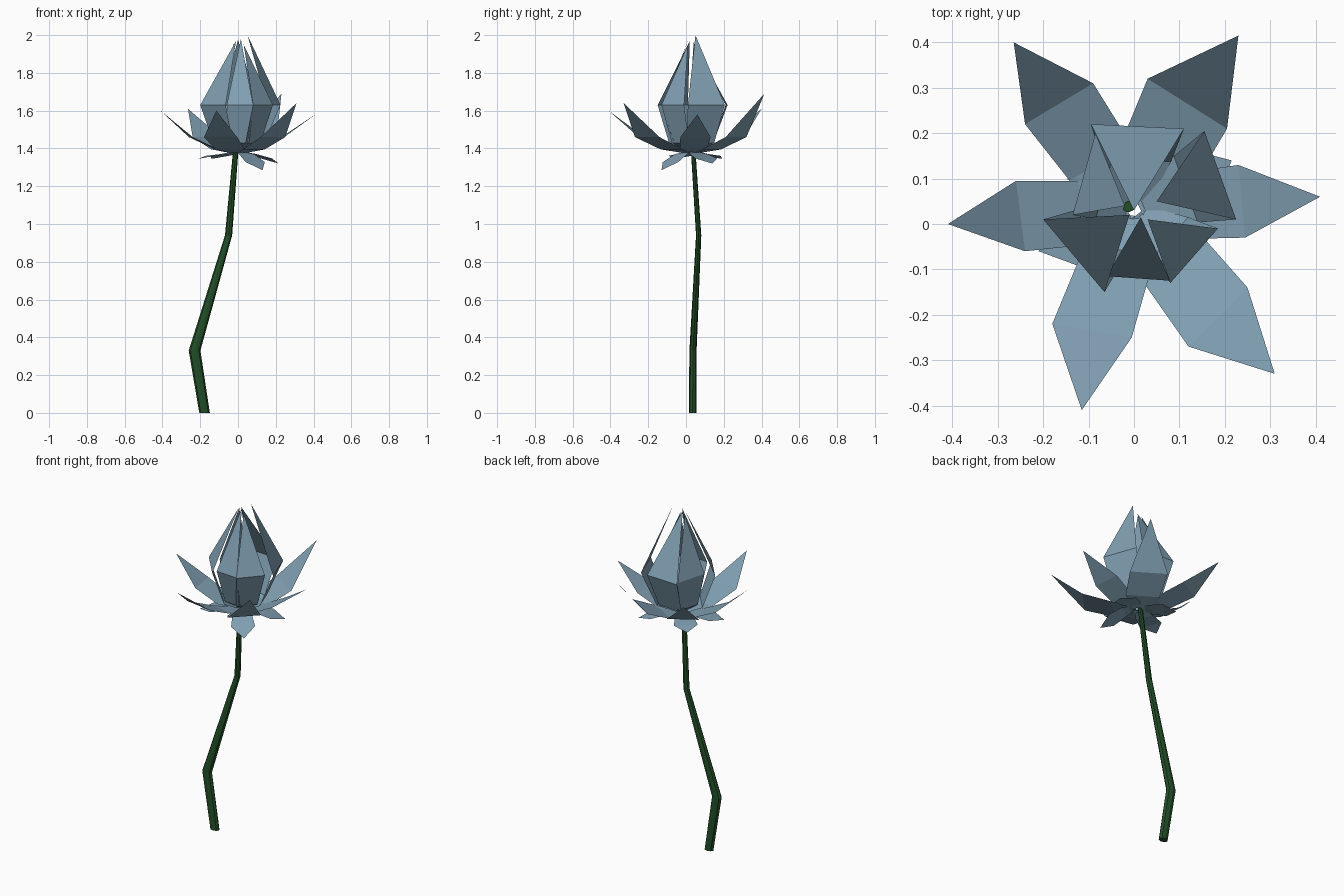
import bpy, bmesh, math
from mathutils import Vector

if "Cube" in bpy.data.objects:
    bpy.data.objects.remove(bpy.data.objects["Cube"])


def material(name, rgb):
    m = bpy.data.materials.new(name)
    m.diffuse_color = (*rgb, 1)
    m.use_nodes = True
    m.node_tree.nodes["Principled BSDF"].inputs["Base Color"].default_value = m.diffuse_color
    return m


BLUE = material("dusty blue", (0.22, 0.35, 0.45))
GREEN = material("dark green", (0.016, 0.075, 0.02))
CENTRE = Vector((0.0, 0.03))


def finish(name, bm, mat):
    me = bpy.data.meshes.new(name)
    bm.to_mesh(me)
    bm.free()
    me.materials.append(mat)
    ob = bpy.data.objects.new(name, me)
    bpy.context.collection.objects.link(ob)
    return ob


def petal(name, tip, left, right, z_shoulder, low, width, z_low, z_base):
    """Thin leaf: narrow base, lower row, shoulder row, pointed tip."""
    l, r = Vector(left), Vector(right)
    mid, half = (l + r) / 2, (l - r) / 2
    bm = bmesh.new()
    rows = []
    for frac, w, z in ((0.08, 0.3, z_base), (low, width, z_low), (1, 1, z_shoulder)):
        c = CENTRE.lerp(mid, frac)
        rows.append([bm.verts.new((*(c + half * w * s), z)) for s in (1, -1)])
    for a, b in zip(rows, rows[1:]):
        bm.faces.new((a[0], a[1], b[1], b[0]))
    bm.faces.new((rows[-1][0], rows[-1][1], bm.verts.new(tip)))
    return finish(name, bm, BLUE)


# Stem: kinked tapering tube (x, y, z, x radius, y radius)
STEM = [(-0.177, 0.035, 0, 0.028, 0.02), (-0.23, 0.037, 0.33, 0.031, 0.019),
        (-0.05, 0.067, 0.94, 0.019, 0.014), (-0.012, 0.038, 1.39, 0.014, 0.012)]
bm = bmesh.new()
N = 8
rings = [[bm.verts.new((x + rx * math.cos(2 * math.pi * i / N),
                        y + ry * math.sin(2 * math.pi * i / N), z)) for i in range(N)]
         for x, y, z, rx, ry in STEM]
for a, b in zip(rings, rings[1:]):
    for i in range(N):
        j = (i + 1) % N
        bm.faces.new((a[i], a[j], b[j], b[i]))
bm.faces.new(rings[0][::-1])
bm.faces.new(rings[-1])
finish("stem", bm, GREEN)

# Open outer petals: tip, two shoulders
OUTER = [((-0.41, 0.0, 1.60), (-0.26, 0.095), (-0.24, -0.06)),
         ((-0.265, 0.40, 1.61), (-0.09, 0.31), (-0.24, 0.22)),
         ((0.23, 0.415, 1.69), (0.205, 0.21), (0.03, 0.32)),
         ((0.41, 0.06, 1.58), (0.245, -0.03), (0.23, 0.13)),
         ((0.31, -0.33, 1.64), (0.12, -0.27), (0.25, -0.14)),
         ((-0.115, -0.41, 1.60), (-0.18, -0.22), (-0.005, -0.25))]
for i, (t, l, r) in enumerate(OUTER):
    petal(f"outer_petal_{i + 1}", t, l, r, 1.46, 0.45, 0.9, 1.395, 1.375)

# Closed bud petals
BUD = [((-0.01, 0.02, 1.97), (-0.2, 0.01), (-0.065, -0.15)),
       ((0.0, 0.03, 1.975), (0.11, 0.21), (-0.095, 0.22)),
       ((0.05, 0.05, 2.0), (0.225, 0.01), (0.155, 0.205)),
       ((0.03, 0.01, 1.95), (0.08, -0.13), (0.185, -0.01)),
       ((0.015, 0.015, 1.98), (-0.06, -0.115), (0.08, -0.125)),
       ((-0.02, 0.04, 1.96), (-0.085, 0.2), (-0.135, 0.02))]
for i, (t, l, r) in enumerate(BUD):
    petal(f"bud_petal_{i + 1}", t, l, r, 1.63, 0.6, 0.75, 1.43, 1.38)

# Short drooping sepals; shoulders set square to each tip direction
for i, t in enumerate([(0.13, -0.13, 1.285), (0.215, 0.14, 1.32),
                       (-0.14, 0.19, 1.345), (-0.21, -0.06, 1.345)]):
    d = Vector(t[:2]) - CENTRE
    side = Vector((-d.y, d.x)).normalized() * 0.065
    m = CENTRE + d * 0.7
    petal(f"sepal_{i + 1}", t, m + side, m - side, 1.38 + (t[2] - 1.38) * 0.55,
          0.5, 0.8, 1.37, 1.385)
